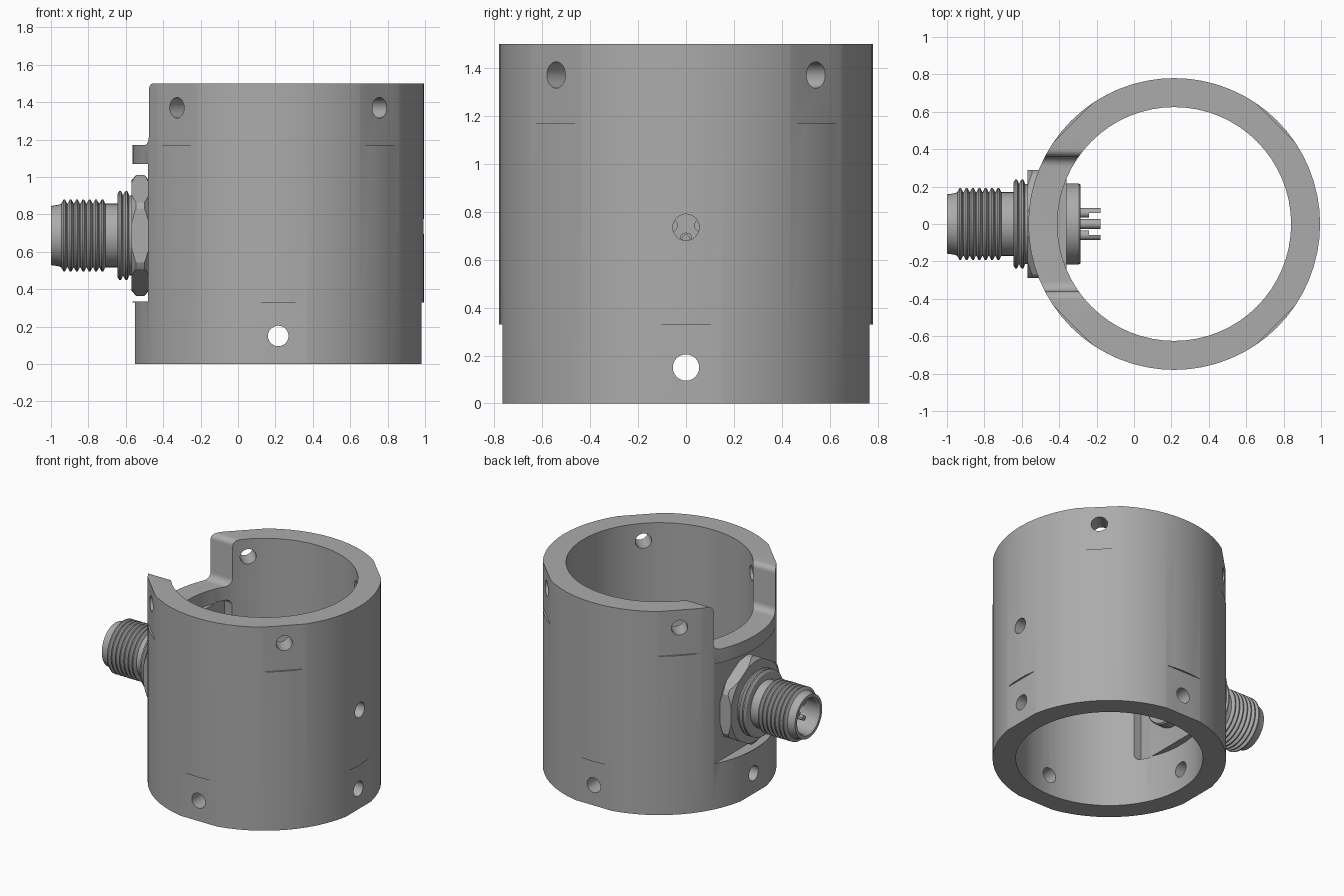
import bpy, bmesh
from math import sin, cos, pi, radians
from mathutils import Matrix, Vector

if "Cube" in bpy.data.objects:
    bpy.data.objects.remove(bpy.data.objects["Cube"], do_unlink=True)

CX = 0.215          # axis of the ring body
AZ = 0.687          # height of the connector axis
R_OUT, R_IN, HEIGHT = 0.78, 0.625, 1.5

grey = bpy.data.materials.new("plain grey")
grey.use_nodes = True
grey.diffuse_color = (0.41, 0.41, 0.41, 1)
grey.node_tree.nodes["Principled BSDF"].inputs["Base Color"].default_value = grey.diffuse_color


def finish(name, bm):
    bmesh.ops.recalc_face_normals(bm, faces=bm.faces[:])
    mesh = bpy.data.meshes.new(name)
    bm.to_mesh(mesh)
    bm.free()
    mesh.materials.append(grey)
    ob = bpy.data.objects.new(name, mesh)
    bpy.context.collection.objects.link(ob)
    return ob


def select(ob):
    bpy.ops.object.select_all(action="DESELECT")
    ob.select_set(True)
    bpy.context.view_layer.objects.active = ob


def smooth(ob, angle=30):
    select(ob)
    bpy.ops.object.shade_smooth_by_angle(angle=radians(angle))


def combine(ob, other, operation="DIFFERENCE"):
    select(ob)
    mod = ob.modifiers.new("combine", "BOOLEAN")
    mod.object, mod.operation, mod.solver = other, operation, "EXACT"
    bpy.ops.object.modifier_apply(modifier=mod.name)
    bpy.data.objects.remove(other, do_unlink=True)


def lathe(name, profile, axis, origin, sides=40):
    """Revolve a closed loop of (distance along axis, radius) points."""
    bm = bmesh.new()
    turn = Vector((0, 0, 1)).rotation_difference(Vector(axis)).to_matrix()
    rings = [[bm.verts.new(Vector(origin) + turn @ Vector(
        (r * cos(2 * pi * i / sides), r * sin(2 * pi * i / sides), d)))
        for i in range(sides)] for d, r in profile]
    for a, b in zip(rings, rings[1:] + rings[:1]):
        for i in range(sides):
            j = (i + 1) % sides
            bm.faces.new((a[i], a[j], b[j], b[i]))
    return finish(name, bm)


def rod(name, radius, start, end, sides=24):
    start, end = Vector(start), Vector(end)
    bm = bmesh.new()
    turn = Vector((0, 0, 1)).rotation_difference(end - start).to_matrix().to_4x4()
    bmesh.ops.create_cone(bm, cap_ends=True, segments=sides, radius1=radius, radius2=radius,
                          depth=(end - start).length,
                          matrix=Matrix.Translation((start + end) / 2) @ turn)
    return finish(name, bm)


def box(name, low, high, angle=0):
    """Box given relative to the ring axis, turned about that axis."""
    low, high = Vector(low), Vector(high)
    bm = bmesh.new()
    bmesh.ops.create_cube(bm, size=1, matrix=Matrix.Translation((CX, 0, 0))
                          @ Matrix.Rotation(angle, 4, "Z")
                          @ Matrix.Translation((low + high) / 2)
                          @ Matrix.Diagonal((*(high - low), 1)))
    return finish(name, bm)


def prism(name, outline, x0, x1):
    """Extrude a (y, z) outline along x."""
    bm = bmesh.new()
    face = bm.faces.new([bm.verts.new((x0, y, z)) for y, z in outline])
    new = bmesh.ops.extrude_face_region(bm, geom=[face])["geom"]
    bmesh.ops.translate(bm, vec=(x1 - x0, 0, 0),
                        verts=[v for v in new if isinstance(v, bmesh.types.BMVert)])
    return finish(name, bm)


def arc(y, z, r, a0, a1, n=6):
    return [(y + r * cos(radians(a0 + (a1 - a0) * i / n)),
             z + r * sin(radians(a0 + (a1 - a0) * i / n))) for i in range(n + 1)]


def rounded(w, z0, z1, r):
    return (arc(w - r, z1 - r, r, 0, 90) + arc(r - w, z1 - r, r, 90, 180)
            + arc(r - w, z0 + r, r, 180, 270) + arc(w - r, z0 + r, r, 270, 360))


# Ring body
body = lathe("ring_body", [(0, R_IN), (0, R_OUT), (HEIGHT, R_OUT), (HEIGHT, R_IN)],
             (0, 0, 1), (CX, 0, 0), 64)

# Shallow flats: low ones on the axes, high ones on the diagonals
for k in range(4):
    combine(body, box("flat_cutter", (0.766, -0.4, -0.1), (1, 0.4, 0.33), k * pi / 2))
    combine(body, box("flat_cutter", (0.766, -0.4, 1.17), (1, 0.4, 1.6), k * pi / 2 + pi / 4))

# Open notch in the rim with rounded corners
half = arc(0.31, 1.22, 0.05, 270, 360) + arc(0.40, 1.46, 0.04, 180, 90) + [(0.40, 1.7)]
combine(body, prism("notch_cutter", half + [(-y, z) for y, z in reversed(half)], -0.8, 0.1))

# Connector seat: flat web with a pocket outside and inside
combine(body, box("outer_pocket", (-1, -0.45, 0.335), (-0.695, 0.45, 1.07)))
combine(body, prism("inner_pocket", rounded(0.355, 0.335, 1.07, 0.04), -0.36, -0.1))
combine(body, prism("seat_web", rounded(0.3, 0.34, 1.065, 0.04), -0.47, -0.36), "UNION")

# Screw holes
for k in range(2):
    a = k * pi / 2
    d = Vector((cos(a), sin(a), 0))
    c = Vector((CX, 0, 0.15))
    combine(body, rod("hole_cutter", 0.055, c - d, c + d))
    a += pi / 4
    d = Vector((cos(a), sin(a), 0))
    c.z = 1.37
    combine(body, rod("hole_cutter", 0.055, c - d, c + d))
combine(body, rod("hole_cutter", 0.055, (CX + 0.4, 0, 0.735), (CX + 1, 0, 0.735)))
smooth(body)

# Threaded connector shell, hollow at the outer end
profile = [(-0.78, 0.001), (-0.78, 0.125), (-0.985, 0.125), (-1.0, 0.135), (-1.0, 0.158),
           (-0.955, 0.165)]
pitch = 0.034
for i in range(7):
    x = -0.945 + i * pitch
    profile += [(x, 0.17), (x + 0.012, 0.193), (x + 0.02, 0.193), (x + 0.032, 0.17)]
profile += [(-0.705, 0.17), (-0.645, 0.17), (-0.645, 0.222)]
for x in (-0.635, -0.602):
    profile += [(x, 0.238), (x + 0.01, 0.238), (x + 0.02, 0.215)]
profile += [(-0.565, 0.215), (-0.34, 0.205), (-0.34, 0.001)]
smooth(lathe("connector_shell", profile, (1, 0, 0), (0, 0, AZ)), 25)

# Hexagonal nut with chamfered corners
hexagon = [(0.333 * cos(pi / 6 + k * pi / 3), AZ + 0.333 * sin(pi / 6 + k * pi / 3))
           for k in range(6)]
nut = prism("hex_nut", hexagon, -0.57, -0.478)
chamfer = lathe("chamfer_tool", [(-0.575, 0.001), (-0.575, 0.288), (-0.545, 0.323),
                                 (-0.5, 0.323), (-0.474, 0.292), (-0.474, 0.001)],
                (1, 0, 0), (0, 0, AZ), 48)
combine(nut, chamfer, "INTERSECT")
smooth(nut, 20)

# Inner flange
smooth(lathe("inner_flange", [(-0.37, 0.001), (-0.37, 0.217), (-0.295, 0.217),
                              (-0.285, 0.208), (-0.285, 0.001)], (1, 0, 0), (0, 0, AZ)))

# Contact pins: four around one, with open solder cups on the inside
spots = [(0, 0)] + [(sy * 0.06, sz * 0.055) for sy in (-1, 1) for sz in (-1, 1)]
for n, (y, z) in enumerate(spots):
    smooth(rod(f"contact_pin_{n}", 0.018, (-0.79, y, AZ + z), (-0.92, y, AZ + z), 12))
    cup = rod(f"solder_cup_{n}", 0.026, (-0.3, y, AZ + z), (-0.178, y, AZ + z), 16)
    combine(cup, rod("cup_bore", 0.016, (-0.24, y, AZ + z), (-0.15, y, AZ + z), 12))
    if n:
        side = -1 if y > 0 else 1
        low, high = sorted((y, y + side * 0.04))
        combine(cup, box("cup_slot", (-0.24 - CX, low, AZ + z - 0.04),
                         (-0.15 - CX, high, AZ + z + 0.04)))
    smooth(cup)

# Keying rib inside the shell
box("key_rib", (-0.96 - CX, -0.015, AZ + 0.1), (-0.775 - CX, 0.015, AZ + 0.13))
